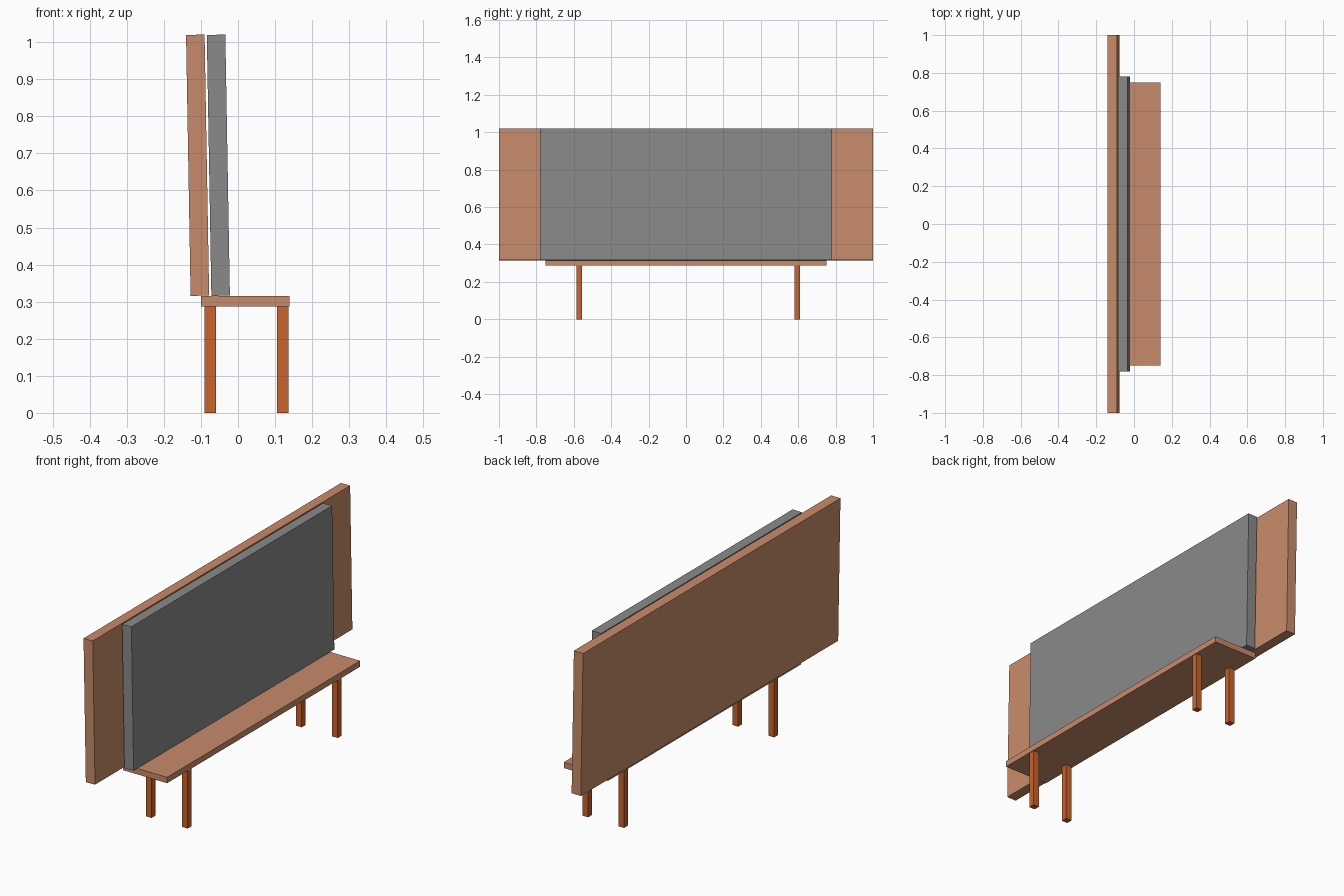
import bpy
import math

cube = bpy.data.objects.get("Cube")
if cube:
    bpy.data.objects.remove(cube, do_unlink=True)


def material(name, color):
    mat = bpy.data.materials.new(name)
    mat.use_nodes = True
    mat.diffuse_color = (*color, 1)
    mat.node_tree.nodes["Principled BSDF"].inputs["Base Color"].default_value = (*color, 1)
    return mat


def box(name, center, size, mat, lean=0):
    bpy.ops.mesh.primitive_cube_add(size=1, location=center)
    obj = bpy.context.object
    obj.name = name
    obj.scale = size
    obj.rotation_euler.y = math.radians(lean)
    obj.data.materials.append(mat)
    return obj


light_wood = material("light wood", (0.58, 0.26, 0.145))
leg_wood = material("orange wood", (0.58, 0.127, 0.026))
grey = material("grey panel", (0.254, 0.254, 0.254))

# Seat plank
box("seat", (0.02, 0, 0.301), (0.239, 1.5, 0.029), light_wood)

# Slightly reclined back board and front panel
box("back_board", (-0.109, 0, 0.668), (0.05, 2, 0.704), light_wood, lean=-1)
box("back_panel", (-0.053, 0, 0.668), (0.05, 1.56, 0.704), grey, lean=-1)

# Four square legs
for side, y in (("right", -0.571), ("left", 0.595)):
    for row, x in (("back", -0.075), ("front", 0.121)):
        box(f"{row}_{side}_leg", (x, y, 0.1435), (0.031, 0.03, 0.287), leg_wood)
